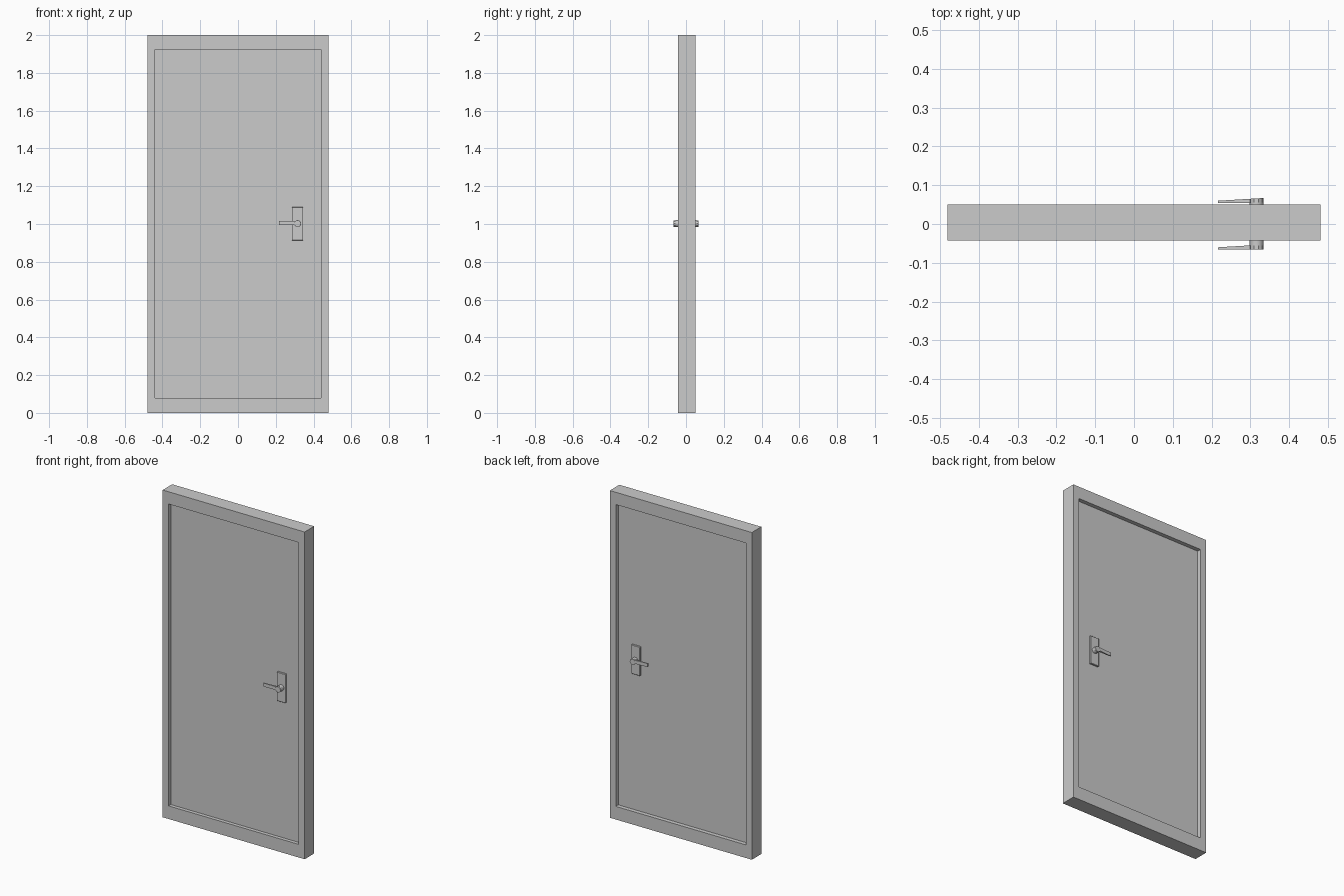
import bpy, bmesh, math

if "Cube" in bpy.data.objects:
    bpy.data.objects.remove(bpy.data.objects["Cube"])


def make_object(name, bm):
    bmesh.ops.recalc_face_normals(bm, faces=bm.faces)
    mesh = bpy.data.meshes.new(name)
    bm.to_mesh(mesh)
    bm.free()
    ob = bpy.data.objects.new(name, mesh)
    bpy.context.collection.objects.link(ob)
    return ob


def box(name, x, y, z, bevel=0.0):
    bm = bmesh.new()
    bmesh.ops.create_cube(bm, size=1)
    for v in bm.verts:
        for i, (lo, hi) in enumerate((x, y, z)):
            v.co[i] = lo + (v.co[i] + 0.5) * (hi - lo)
    if bevel:
        bmesh.ops.bevel(bm, geom=bm.edges[:], offset=bevel, segments=1, affect='EDGES')
    return make_object(name, bm)


def rect(x, z0, z1):
    return [(-x, z0), (x, z0), (x, z1), (-x, z1)]


# Door frame: one closed rectangular ring
bm = bmesh.new()
loops = [[bm.verts.new((x, y, z)) for x, z in outline]
         for outline, y in ((rect(0.48, 0, 2), -0.042), (rect(0.48, 0, 2), 0.05),
                            (rect(0.44, 0.08, 1.925), 0.05), (rect(0.44, 0.08, 1.925), -0.042))]
for k in range(4):
    a, b = loops[k], loops[(k + 1) % 4]
    for i in range(4):
        j = (i + 1) % 4
        bm.faces.new((a[i], a[j], b[j], b[i]))
make_object("door_frame", bm)

# Recessed door leaf
FRONT, BACK = -0.02, 0.025
box("door_panel", (-0.44, 0.44), (FRONT, BACK), (0.08, 1.925))

HX, HZ, R = 0.316, 1.002, 0.018


def spindle(name, y0, y1):
    bm = bmesh.new()
    bmesh.ops.create_cone(bm, cap_ends=True, segments=16, radius1=R, radius2=R, depth=y1 - y0)
    for v in bm.verts:
        x, y, z = v.co
        v.co = (HX + x, (y0 + y1) / 2 + z, HZ + y)
    ob = make_object(name, bm)
    for p in ob.data.polygons:
        p.use_smooth = len(p.vertices) == 4
    return ob


def lever(name, flat, slope_tip, slope_hub):
    # Bar outline with a rounded hub end, tapering in depth towards the tip
    outline = [(0.217, 0.995), (0.299, 0.995)]
    for i in range(9):
        t = math.radians(-150 + i * 300 / 8)
        outline.append((HX + R * math.cos(t), HZ + R * math.sin(t)))
    outline += [(0.299, 1.016), (0.217, 1.016)]
    bm = bmesh.new()
    a, b = [], []
    for x, z in outline:
        t = min(1.0, (x - 0.217) / (HX + R - 0.217))
        a.append(bm.verts.new((x, flat, z)))
        b.append(bm.verts.new((x, slope_tip + (slope_hub - slope_tip) * t, z)))
    bm.faces.new(a)
    bm.faces.new(b)
    for i in range(len(a)):
        j = (i + 1) % len(a)
        bm.faces.new((a[i], a[j], b[j], b[i]))
    return make_object(name, bm)


# Handle sets on both sides
PX, PZ = (0.285, 0.345), (0.913, 1.09)
box("front_handle_plate", PX, (FRONT - 0.013, FRONT), PZ, 0.002)
box("back_handle_plate", PX, (BACK, BACK + 0.013), PZ, 0.002)
spindle("front_spindle", -0.056, FRONT)
spindle("back_spindle", BACK, 0.056)
lever("front_lever", -0.066, -0.060, -0.053)
lever("back_lever", 0.054, 0.060, 0.067)
